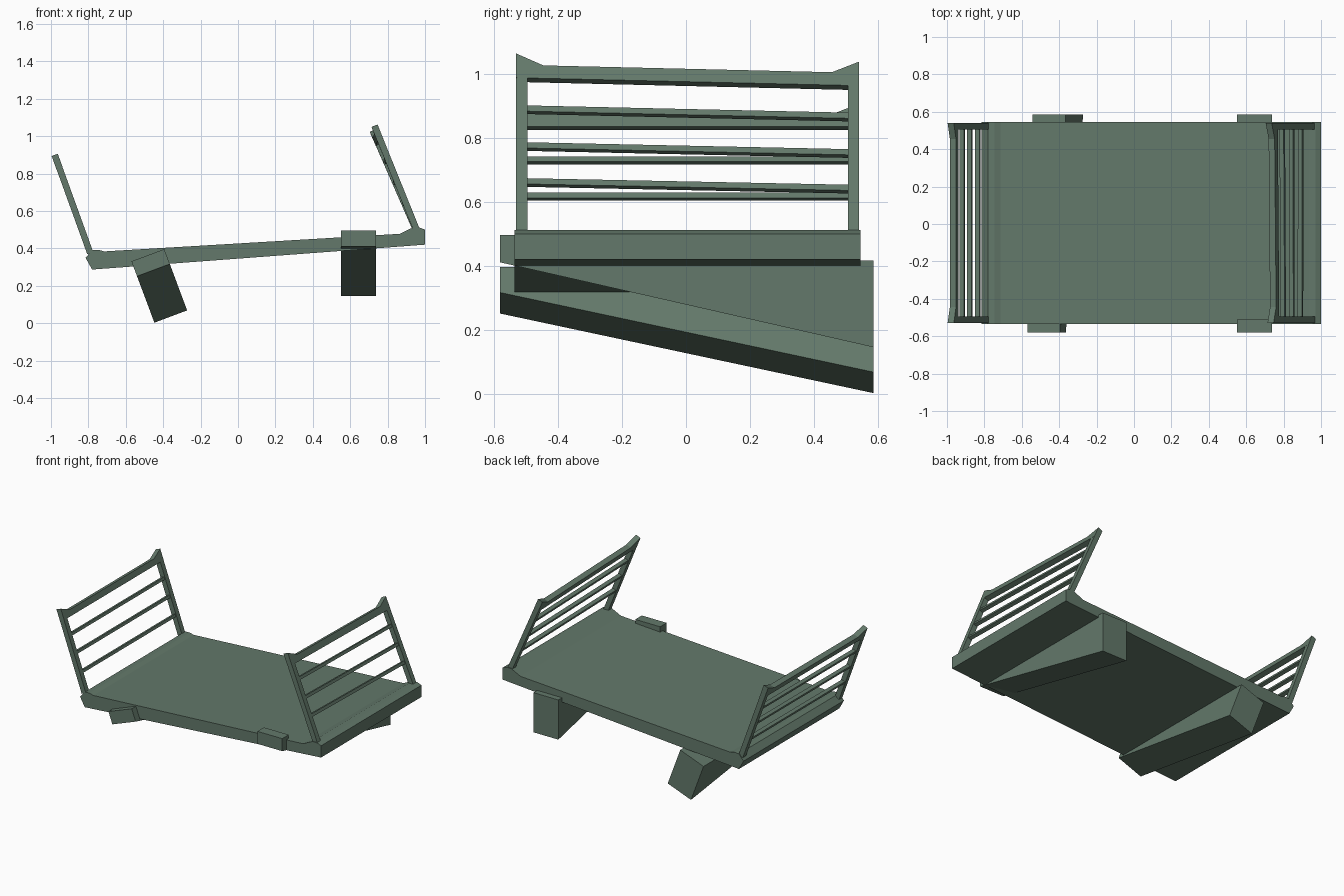
import bpy
import bmesh
import math
from mathutils import Vector, Matrix

cube = bpy.data.objects.get("Cube")
if cube:
    bpy.data.objects.remove(cube, do_unlink=True)

green = bpy.data.materials.new("grey_green_paint")
green.use_nodes = True
colour = (0.125, 0.19, 0.145, 1)
green.diffuse_color = colour
green.node_tree.nodes["Principled BSDF"].inputs["Base Color"].default_value = colour


def prism(name, near, far):
    """Solid between two matching outlines."""
    bm = bmesh.new()
    a = [bm.verts.new(p) for p in near]
    b = [bm.verts.new(p) for p in far]
    bm.faces.new(a)
    bm.faces.new(b[::-1])
    n = len(a)
    for i in range(n):
        j = (i + 1) % n
        bm.faces.new((a[i], b[i], b[j], a[j]))
    bmesh.ops.recalc_face_normals(bm, faces=bm.faces)
    mesh = bpy.data.meshes.new(name)
    bm.to_mesh(mesh)
    bm.free()
    mesh.materials.append(green)
    obj = bpy.data.objects.new(name, mesh)
    bpy.context.collection.objects.link(obj)
    return obj


# Tilted deck with a raised lip at each end
deck = [(-0.78, 0.287), (-0.815, 0.35), (-0.78, 0.39), (-0.745, 0.392),
        (-0.715, 0.384), (0.865, 0.478), (0.935, 0.512), (0.97, 0.512),
        (1.0, 0.5), (1.0, 0.42)]
prism("deck", [(x, -0.535, z) for x, z in deck], [(x, 0.545, z) for x, z in deck])

# Wedge-shaped runners under the deck, with a hooked front end
wedge = [(-0.58, 0.265), (-0.58, 0.35), (-0.51, 0.35), (-0.51, 0.27),
         (0.585, 0.27), (0.585, 0)]
for name, x, z, angle in (("left_runner", 0.552, 0.146, 0),
                          ("right_runner", -0.447, 0.003, 20.5)):
    runner = prism(name, [(0, y, h) for y, h in wedge], [(0.187, y, h) for y, h in wedge])
    runner.data.transform(Matrix.Translation((x, 0, z))
                          @ Matrix.Rotation(math.radians(-angle), 4, 'Y'))

FRONT, BACK, POST, FLARE = -0.53, 0.54, 0.035, 0.085


def side_rail(name, base_f, top_f, base_b, top_b, bars):
    """Leaning rail; each end has its own base and top in the x-z plane."""
    def point(y, h, offset):
        t = (y - FRONT) / (BACK - FRONT)
        base = Vector(base_f).lerp(Vector(base_b), t)
        top = Vector(top_f).lerp(Vector(top_b), t)
        up = (top - base).normalized()
        p = base.lerp(top, h) + Vector((up.y, -up.x)) * offset
        return (p.x, y, p.y)

    def panel(part, outline, half):
        prism(name + part, [point(y, h, -half) for y, h in outline],
              [point(y, h, half) for y, h in outline])

    # End posts
    for part, y in (("_front_post", FRONT), ("_back_post", BACK - POST)):
        panel(part, [(y, 0), (y + POST, 0), (y + POST, 0.9), (y, 0.9)], 0.017)
    # Top bar with upswept ends
    panel("_top_bar", [(FRONT, 0.865), (BACK, 0.865), (BACK, 1),
                       (BACK - FLARE, 0.937), (FRONT + FLARE, 0.937), (FRONT, 1)], 0.0175)
    # Thin cross bars
    for i, h in enumerate(bars):
        panel(f"_cross_bar_{i + 1}",
              [(FRONT + 0.02, h - 0.016), (BACK - 0.02, h - 0.016),
               (BACK - 0.02, h + 0.016), (FRONT + 0.02, h + 0.016)], 0.012)


side_rail("left_rail", (0.957, 0.495), (0.73, 1.056), (0.962, 0.475), (0.72, 1.03),
          (0.295, 0.495, 0.70))
side_rail("right_rail", (-0.79, 0.375), (-0.98, 0.9), (-0.79, 0.375), (-0.98, 0.9),
          (0.235, 0.46, 0.675))
